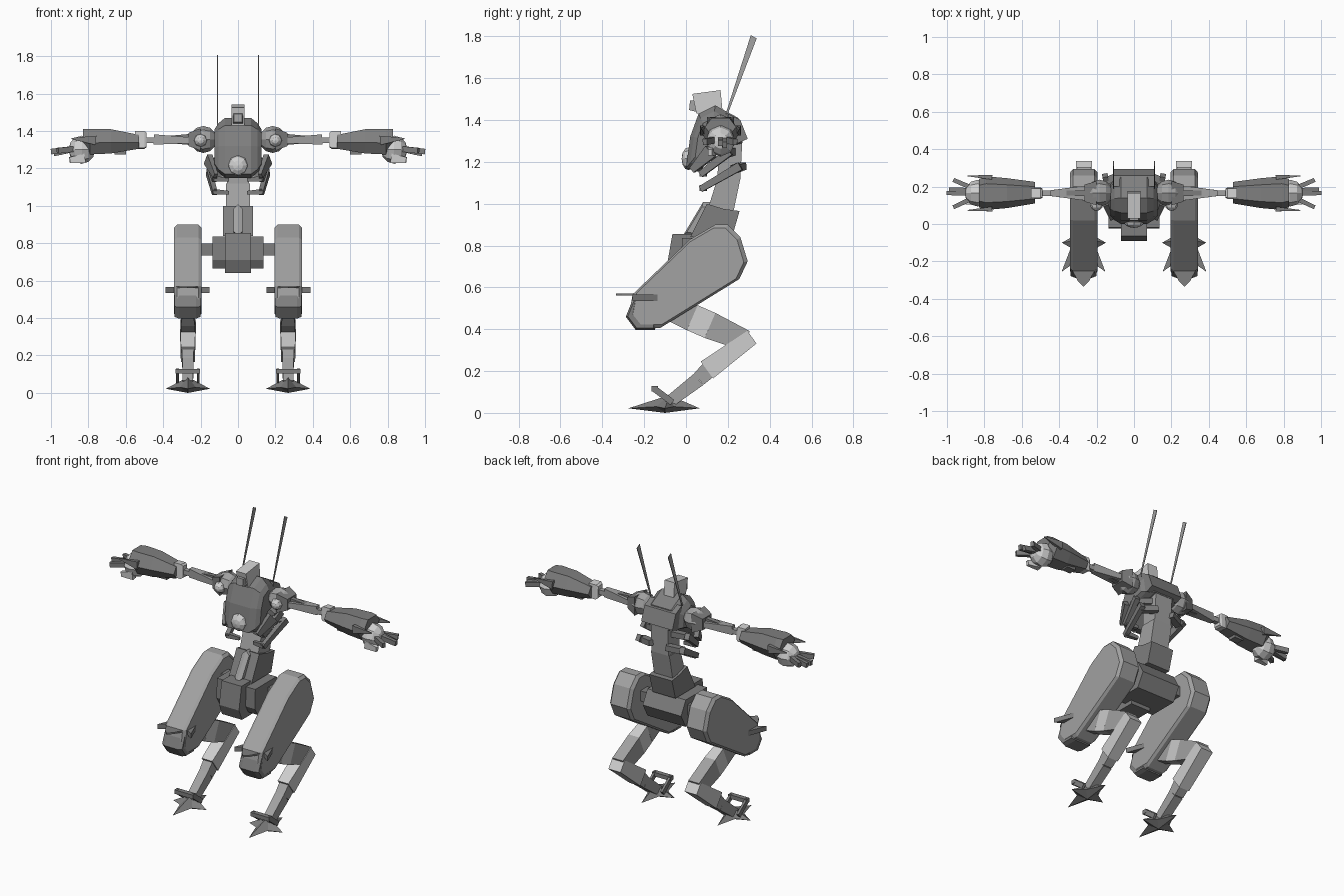
import bpy, bmesh, math
from mathutils import Vector, Matrix


def material(name, v):
    m = bpy.data.materials.new(name)
    m.diffuse_color = (v, v, v, 1)
    return m


DARK = material("dark_grey", 0.21)
MID = material("mid_grey", 0.36)
LIGHT = material("light_grey", 0.62)


def finish(name, bm, mat, mirror):
    bmesh.ops.recalc_face_normals(bm, faces=bm.faces)
    me = bpy.data.meshes.new(name)
    bm.to_mesh(me)
    bm.free()
    me.materials.append(mat)
    ob = bpy.data.objects.new(name, me)
    bpy.context.collection.objects.link(ob)
    if mirror:
        ob.modifiers.new("Mirror", "MIRROR").use_mirror_merge = False
    return ob


def loft(name, rings, mat, mirror=False):
    """Closed skin through rings that have equal point counts."""
    bm = bmesh.new()
    vs = [[bm.verts.new(p) for p in r] for r in rings]
    n = len(vs[0])
    for a, b in zip(vs, vs[1:]):
        for i in range(n):
            j = (i + 1) % n
            bm.faces.new((a[i], a[j], b[j], b[i]))
    bm.faces.new(vs[0])
    bm.faces.new(vs[-1])
    return finish(name, bm, mat, mirror)


def slab(name, profile, sections, mat, mirror=False):
    """Side profile (y, z) carried across x, scaled per section."""
    cy = sum(p[0] for p in profile) / len(profile)
    cz = sum(p[1] for p in profile) / len(profile)
    rings = [[(x, cy + (y - cy) * s, cz + (z - cz) * s) for y, z in profile]
             for x, s in sections]
    return loft(name, rings, mat, mirror)


def bar(name, p, q, s0, s1, mat, mirror=False):
    """Tapered box from p to q, sizes (width, height)."""
    p, q = Vector(p), Vector(q)
    d = (q - p).normalized()
    side = d.cross(Vector((0, 0, 1))).normalized()
    up = side.cross(d)
    rings = [[c + side * w / 2 * a + up * h / 2 * b
              for a, b in ((-1, -1), (1, -1), (1, 1), (-1, 1))]
             for c, (w, h) in ((p, s0), (q, s1))]
    return loft(name, rings, mat, mirror)


def box(name, x, y, z, mat, mirror=False):
    return loft(name, [[(a, y[0], z[0]), (a, y[1], z[0]), (a, y[1], z[1]), (a, y[0], z[1])]
                       for a in x], mat, mirror)


def ball(name, c, r, mat, mirror=False, scale=(1, 1, 1), seg=8, rings=6, axis="Y"):
    bm = bmesh.new()
    rot = Matrix.Rotation(math.pi / 2, 4, "X" if axis == "Y" else "Y")
    bmesh.ops.create_uvsphere(bm, u_segments=seg, v_segments=rings, radius=r,
                              matrix=Matrix.Translation(c) @ Matrix.Diagonal((*scale, 1)) @ rot)
    return finish(name, bm, mat, mirror)


# Torso shell with tapered cheeks, rear pack and jaw
slab("torso", [(0.0, 1.17), (0.02, 1.32), (0.06, 1.43), (0.14, 1.47), (0.25, 1.41),
               (0.27, 1.29), (0.12, 1.25), (0.07, 1.15)],
     [(-0.125, 0.62), (-0.105, 0.82), (-0.07, 1), (0.07, 1), (0.105, 0.82), (0.125, 0.62)], DARK)
slab("rear_pack", [(0.2, 1.43), (0.26, 1.40), (0.295, 1.31), (0.25, 1.29), (0.2, 1.3)],
     [(-0.11, 1), (0.11, 1)], DARK)
ball("chest_lamp", (0, 0.012, 1.215), 0.055, LIGHT, scale=(1, 0.6, 1))

# Head with lens
slab("head", [(0.03, 1.525), (0.165, 1.543), (0.175, 1.44), (0.05, 1.43)],
     [(-0.035, 1), (0.035, 1)], LIGHT)
bar("head_lens", (0, 0.07, 1.465), (0, 0.017, 1.47), (0.06, 0.06), (0.045, 0.045), MID)

# Thin antenna blades
slab("antenna", [(0.19, 1.43), (0.2, 1.43), (0.338, 1.79), (0.31, 1.806)],
     [(0.108, 1), (0.112, 1)], MID, True)

# Neck column and curved ribs
slab("lower_spine", [(0.10, 0.96), (0.22, 0.93), (0.26, 1.12), (0.15, 1.12)],
     [(-0.065, 1), (0.065, 1)], MID)
slab("upper_spine", [(0.15, 1.12), (0.26, 1.12), (0.27, 1.32), (0.16, 1.32)],
     [(-0.06, 1), (0.06, 1)], MID)
for dz in (0, -0.07):
    y = 0.05 if dz else 0
    bar("rib_rear", (0.05, 0.22 + y, 1.25 + dz), (0.15, 0.18 + y, 1.235 + dz),
        (0.04, 0.035), (0.04, 0.035), DARK, True)
    bar("rib_side", (0.155, 0.21 + y, 1.25 + dz), (0.125, 0.07, 1.14 + dz),
        (0.03, 0.04), (0.025, 0.03), DARK, True)
    bar("rib_tip", (0.13, 0.08, 1.145 + dz), (0.05, 0.09, 1.14 + dz),
        (0.03, 0.03), (0.02, 0.02), DARK, True)
bar("jaw_guard", (0.16, 0.12, 1.25), (0.12, 0.03, 1.16), (0.03, 0.07), (0.02, 0.03), DARK, True)

# Waist and pelvis
slab("waist", [(0.10, 1.0), (0.18, 0.975), (0.256, 0.965), (0.22, 0.84), (0.02, 0.84)],
     [(-0.08, 1), (0.08, 1)], DARK)
slab("waist_ridge", [(0.08, 1.0), (0.13, 1.0), (0.05, 0.84), (-0.01, 0.85)],
     [(-0.025, 0.8), (0, 1.1), (0.025, 0.8)], MID)
slab("pelvis", [(-0.025, 0.84), (0.2, 0.84), (0.25, 0.75), (0.2, 0.66), (0.0, 0.66), (-0.03, 0.71)],
     [(-0.135, 0.95), (0.135, 0.95)], DARK)
slab("pelvis_front", [(-0.065, 0.855), (0.05, 0.855), (0.06, 0.64), (-0.06, 0.64), (-0.09, 0.71)],
     [(-0.07, 1), (0.07, 1)], DARK)
box("hip_axle", (0.13, 0.21), (0.11, 0.18), (0.735, 0.80), DARK, True)

# Thighs with pointed kneecaps
slab("thigh", [(0.14, 0.90), (0.20, 0.90), (0.26, 0.84), (0.295, 0.725), (0.255, 0.64),
               (-0.125, 0.405), (-0.235, 0.405), (-0.275, 0.455), (-0.255, 0.567), (0.02, 0.83)],
     [(0.196, 0.93), (0.212, 1), (0.325, 1), (0.341, 0.93)], MID, True)
slab("kneecap", [(-0.245, 0.56), (-0.285, 0.46), (-0.24, 0.4), (-0.15, 0.4), (-0.14, 0.53)],
     [(0.2, 0.9), (0.225, 1.04), (0.315, 1.04), (0.34, 0.9)], DARK, True)
loft("knee_spike", [[(x, y, z) for x, y in ((0.205, -0.24), (0.24, -0.305), (0.27, -0.335),
                                            (0.3, -0.305), (0.335, -0.24))]
                    for z in (0.56, 0.57)], DARK, True)
for s in (-1, 1):
    loft("knee_fin", [[(0.27 + s * 0.065, -0.12, z), (0.27 + s * 0.117, -0.255, z),
                       (0.27 + s * 0.065, -0.22, z)] for z in (0.535, 0.565)], DARK, True)

# Backward bent lower legs
X = 0.268
bar("upper_shin", (X, -0.06, 0.495), (X, 0.03, 0.455), (0.06, 0.12), (0.065, 0.13), MID, True)
bar("shin_band", (X, 0.03, 0.455), (X, 0.115, 0.418), (0.065, 0.13), (0.075, 0.13), LIGHT, True)
bar("rear_shin", (X, 0.115, 0.418), (X, 0.285, 0.345), (0.075, 0.13), (0.075, 0.1), MID, True)
bar("hock", (X, 0.315, 0.362), (X, 0.1, 0.205), (0.085, 0.075), (0.075, 0.1), LIGHT, True)
bar("lower_shin", (X, 0.125, 0.222), (X, 0.06, 0.16), (0.065, 0.085), (0.06, 0.07), MID, True)
bar("ankle", (X, 0.06, 0.16), (X, -0.09, 0.045), (0.06, 0.07), (0.055, 0.055), MID, True)

# Ankle frame and star shaped feet
bar("ankle_bar", (X - 0.065, -0.15, 0.115), (X + 0.065, -0.15, 0.115),
    (0.03, 0.025), (0.03, 0.025), DARK, True)
for s in (-1, 1):
    bar("ankle_strut", (X + s * 0.055, -0.155, 0.118), (X + s * 0.055, -0.065, 0.05),
        (0.015, 0.03), (0.015, 0.03), DARK, True)
bm = bmesh.new()
top = bm.verts.new((X, -0.08, 0.085))
base = bm.verts.new((X, -0.1, 0.0))
ring = []
for i, r in enumerate((0.118, 0.06, 0.165, 0.06, 0.118, 0.06, 0.175, 0.06)):
    a = i * math.pi / 4
    z = 0.022 if i % 2 == 0 else 0.03
    ring.append(bm.verts.new((X + r * math.cos(a), -0.1 + r * math.sin(a), z)))
for i in range(8):
    j = (i + 1) % 8
    bm.faces.new((ring[i], ring[j], top))
    bm.faces.new((ring[j], ring[i], base))
finish("foot", bm, DARK, True)

# Shoulders and arms
Y = 0.165
ball("shoulder", (0.185, Y, 1.355), 0.072, MID, True, axis="X")
bar("shoulder_guard", (0.2, Y, 1.355), (0.265, Y, 1.355), (0.13, 0.12), (0.09, 0.07), DARK, True)
ball("shoulder_cap", (0.2, 0.105, 1.35), 0.035, LIGHT, True)
bar("upper_arm", (0.24, Y, 1.35), (0.45, Y, 1.355), (0.085, 0.03), (0.03, 0.055), MID, True)
bar("upper_arm_blade", (0.25, Y, 1.355), (0.42, Y, 1.355), (0.03, 0.06), (0.025, 0.03), DARK, True)
bar("elbow_link", (0.43, Y, 1.35), (0.52, Y, 1.35), (0.03, 0.03), (0.03, 0.03), MID, True)
slab("elbow", [(0.135, 1.31), (0.195, 1.305), (0.19, 1.395), (0.14, 1.40)],
     [(0.488, 0.8), (0.5, 1), (0.55, 1)], LIGHT, True)


# Six sided forearm shells
def cuff(x, y0, y1, z0, z1):
    zm = z0 + (z1 - z0) * 0.45
    i = (y1 - y0) * 0.22
    return [(x, y0 + i, z0), (x, y1 - i, z0), (x, y1, zm), (x, y1 - i, z1),
            (x, y0 + i, z1), (x, y0, zm)]


loft("forearm", [cuff(0.53, 0.11, 0.225, 1.305, 1.38), cuff(0.68, 0.085, 0.245, 1.28, 1.41),
                 cuff(0.79, 0.075, 0.255, 1.275, 1.412), cuff(0.83, 0.09, 0.24, 1.33, 1.41)],
     DARK, True)
box("forearm_block", (0.6, 0.66), (0.14, 0.19), (1.275, 1.32), DARK, True)
for s in (-1, 1):
    bar("cuff_spike", (0.76, Y + s * 0.085, 1.35), (0.89, Y + s * 0.092, 1.36),
        (0.025, 0.05), (0.004, 0.006), DARK, True)

# Hands with splayed fingers
ball("hand", (0.835, Y, 1.3), 0.075, LIGHT, True, scale=(0.95, 0.95, 1.0), axis="X")
bar("thumb", (0.82, Y - 0.04, 1.255), (0.9, Y - 0.05, 1.245), (0.04, 0.05), (0.02, 0.03), LIGHT, True)
for y0, y1, x1, z1 in ((0.165, 0.165, 1.0, 1.29), (0.195, 0.235, 0.965, 1.295),
                       (0.135, 0.09, 0.965, 1.295), (0.18, 0.185, 0.985, 1.28)):
    bar("finger", (0.87, y0, 1.305), (x1, y1, z1), (0.025, 0.03), (0.022, 0.03), DARK, True)
